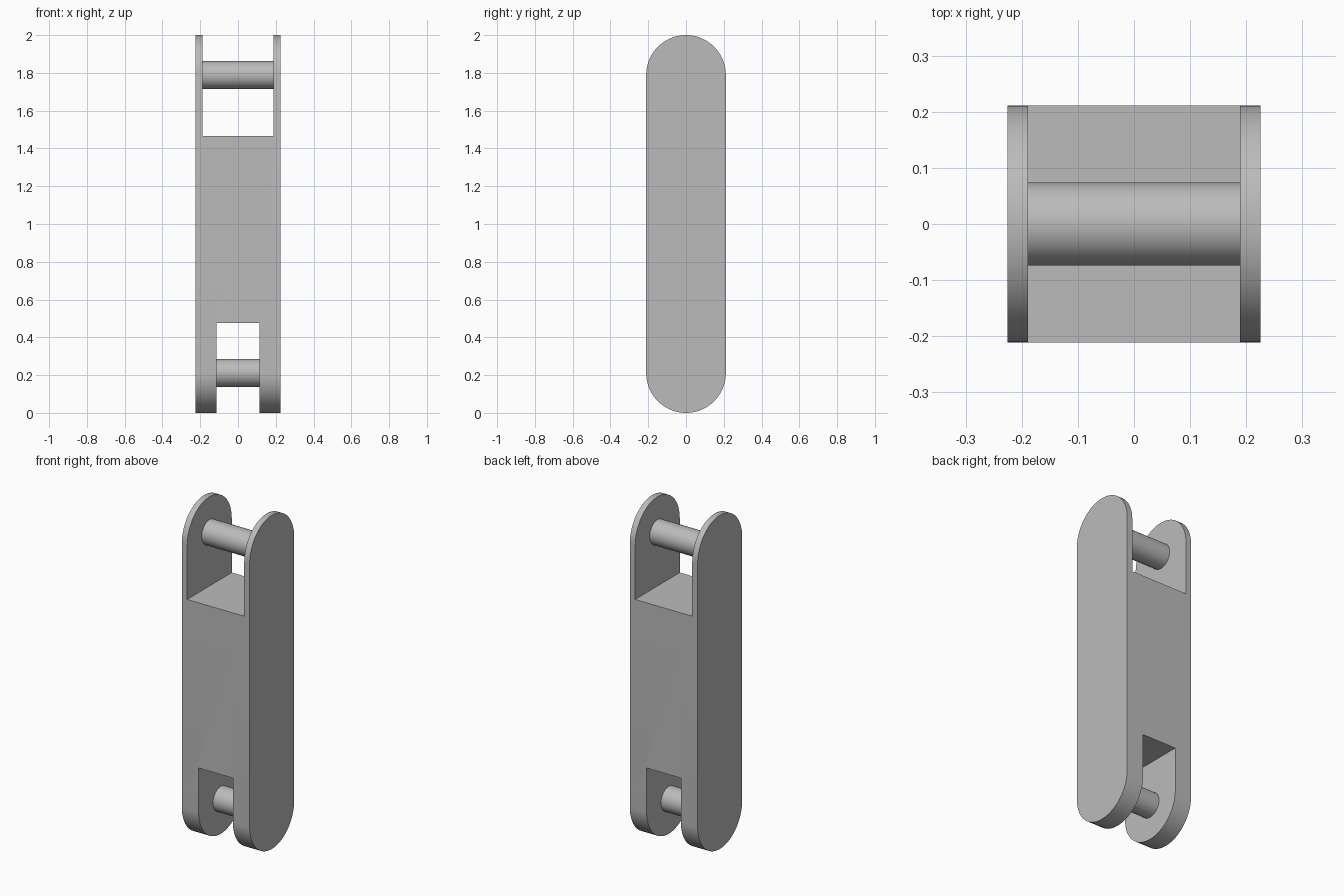
import bpy
import bmesh
import math
from mathutils import Matrix

cube = bpy.data.objects.get("Cube")
if cube:
    bpy.data.objects.remove(cube, do_unlink=True)

HALF_WIDTH, RADIUS, HEIGHT = 0.225, 0.211, 2.0
LOW_Z, HIGH_Z = RADIUS, HEIGHT - RADIUS
PIN_RADIUS = 0.074

grey = bpy.data.materials.new("plain grey")
grey.use_nodes = True
colour = (0.5, 0.5, 0.5, 1)
grey.diffuse_color = colour
grey.node_tree.nodes["Principled BSDF"].inputs["Base Color"].default_value = colour


def make_object(name, bm):
    bmesh.ops.recalc_face_normals(bm, faces=bm.faces)
    mesh = bpy.data.meshes.new(name)
    bm.to_mesh(mesh)
    bm.free()
    mesh.materials.append(grey)
    obj = bpy.data.objects.new(name, mesh)
    bpy.context.collection.objects.link(obj)
    return obj


def activate(obj):
    bpy.ops.object.select_all(action="DESELECT")
    obj.select_set(True)
    bpy.context.view_layer.objects.active = obj


def smooth(obj):
    activate(obj)
    bpy.ops.object.shade_smooth_by_angle(angle=math.radians(30))


def rounded_bar(name, steps=32):
    """Round-ended side outline, extruded across the width."""
    bm = bmesh.new()
    outline = []
    for centre, start in ((HIGH_Z, 0), (LOW_Z, math.pi)):
        for i in range(steps + 1):
            a = start + math.pi * i / steps
            outline.append(bm.verts.new((-HALF_WIDTH, RADIUS * math.cos(a),
                                         centre + RADIUS * math.sin(a))))
    side = bm.faces.new(outline)
    new = bmesh.ops.extrude_face_region(bm, geom=[side])["geom"]
    bmesh.ops.translate(bm, vec=(2 * HALF_WIDTH, 0, 0),
                        verts=[v for v in new if isinstance(v, bmesh.types.BMVert)])
    return make_object(name, bm)


def cut_slot(body, half_gap, z0, z1):
    """Cut an open slot through the depth of the link."""
    bm = bmesh.new()
    place = Matrix.Translation((0, 0, (z0 + z1) / 2)) @ Matrix.Diagonal(
        (2 * half_gap, 1, z1 - z0, 1))
    bmesh.ops.create_cube(bm, size=1, matrix=place)
    cutter = make_object("slot_cutter", bm)
    cutter.hide_render = True
    mod = body.modifiers.new("slot", "BOOLEAN")
    mod.operation = "DIFFERENCE"
    mod.solver = "EXACT"
    mod.object = cutter
    activate(body)
    bpy.ops.object.modifier_apply(modifier=mod.name)
    bpy.data.objects.remove(cutter, do_unlink=True)


def pin(name, half_gap, z):
    """Round cross pin spanning a slot."""
    bm = bmesh.new()
    place = Matrix.Translation((0, 0, z)) @ Matrix.Rotation(math.pi / 2, 4, "Y")
    bmesh.ops.create_cone(bm, cap_ends=True, segments=48, radius1=PIN_RADIUS,
                          radius2=PIN_RADIUS, depth=2 * half_gap + 0.01, matrix=place)
    smooth(make_object(name, bm))


# Link body with a wide upper fork and a narrow lower fork
body = rounded_bar("link_body")
cut_slot(body, 0.189, 1.465, HEIGHT + 0.2)
cut_slot(body, 0.114, -0.2, 0.475)
smooth(body)

# Cross pins
pin("upper_pin", 0.189, HIGH_Z)
pin("lower_pin", 0.114, LOW_Z)
